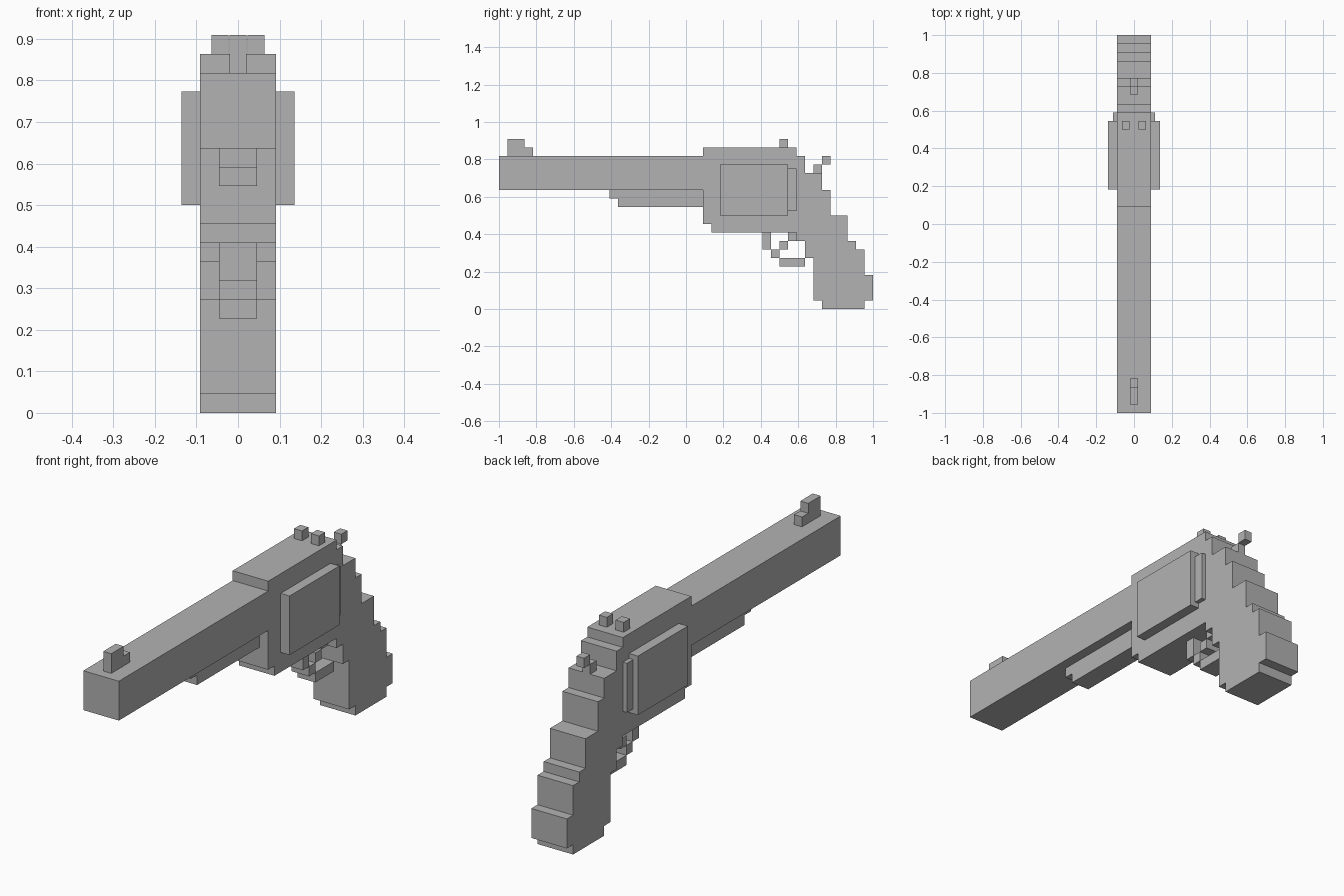
import bpy
import bmesh

U = 1 / 22  # size of one block

cube = bpy.data.objects.get("Cube")
if cube:
    bpy.data.objects.remove(cube, do_unlink=True)

grey = bpy.data.materials.new("plain grey")
grey.use_nodes = True
colour = (0.448, 0.448, 0.448, 1)
grey.diffuse_color = colour
grey.node_tree.nodes["Principled BSDF"].inputs["Base Color"].default_value = colour


def rect(y0, y1, z0, z1):
    return [(y0, z0), (y1, z0), (y1, z1), (y0, z1)]


def part(name, outlines, x0, x1):
    """Extrude side outlines (y, z in blocks) from x0 to x1."""
    bm = bmesh.new()
    for outline in outlines:
        face = bm.faces.new([bm.verts.new((x0 * U, y * U, z * U)) for y, z in outline])
        grown = bmesh.ops.extrude_face_region(bm, geom=[face])["geom"]
        verts = [v for v in grown if isinstance(v, bmesh.types.BMVert)]
        bmesh.ops.translate(bm, verts=verts, vec=((x1 - x0) * U, 0, 0))
    bmesh.ops.recalc_face_normals(bm, faces=bm.faces)
    mesh = bpy.data.meshes.new(name)
    bm.to_mesh(mesh)
    bm.free()
    mesh.materials.append(grey)
    obj = bpy.data.objects.new(name, mesh)
    bpy.context.collection.objects.link(obj)
    return obj


# Barrel and the stepped rod housing beneath it
part("barrel", [rect(-22, 2, 14, 18)], -2, 2)
part("rod_housing", [[(-9, 14), (-9, 13), (-8, 13), (-8, 12), (2, 12), (2, 14)]], -1, 1)

# Frame running into the stepped grip
back_steps = [(13, 19), (13, 18), (14, 18), (14, 16), (16, 16), (16, 14),
              (17, 14), (17, 11), (19, 11), (19, 8), (20, 8), (20, 7),
              (21, 7), (21, 4), (22, 4), (22, 1), (21, 1), (21, 0)]
front_steps = [(16, 0), (16, 1), (15, 1), (15, 6), (14, 6), (14, 8),
               (13, 8), (13, 9), (3, 9), (3, 10), (2, 10), (2, 19)]
part("frame_and_grip", [back_steps + front_steps], -2, 2)

# The back steps sit one block further out at the hammer shelf
# Cylinder side plates and the thin plates behind them
for side, s in (("left", 1), ("right", -1)):
    part(side + "_cylinder_plate", [rect(4, 12, 11, 17)], 2 * s, 3 * s)
    part(side + "_recoil_plate", [rect(12, 13, 11.5, 16.5)], 2 * s, 2.45 * s)
    part(side + "_rear_sight", [rect(11, 12, 19, 20)], 0.5 * s, 1.4 * s)

# Front sight and hammer spur
part("front_sight", [[(-21, 18), (-18, 18), (-18, 19), (-19, 19), (-19, 20), (-21, 20)]],
     -0.45, 0.45)
part("hammer", [rect(15, 16, 16, 17), rect(16, 17, 17, 18)], -0.42, 0.42)

# Trigger guard and trigger, built of blocks that meet at their corners
part("trigger_guard", [rect(9, 10, 7, 9), rect(10, 11, 6, 7), rect(11, 14, 5, 6)], -1, 1)
part("trigger", [rect(12, 13, 8, 9), rect(11, 12, 7, 8)], -1, 1)
